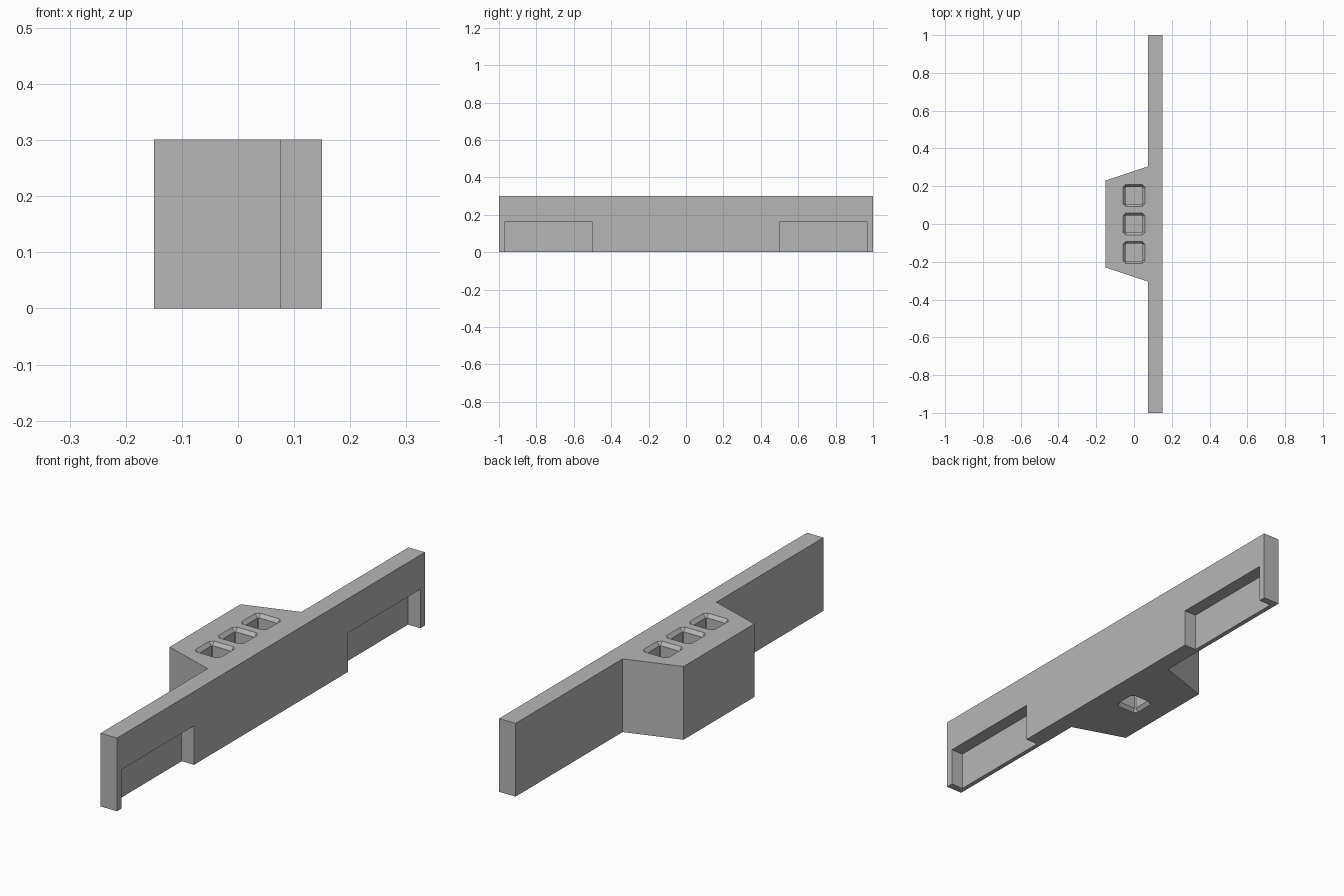
import bpy
import bmesh

cube = bpy.data.objects.get("Cube")
if cube:
    bpy.data.objects.remove(cube, do_unlink=True)

HEIGHT = 0.301
FRONT_X, BACK_X, FACE_X = -0.15, 0.075, 0.15

grey = bpy.data.materials.new("plain grey")
grey.use_nodes = True
grey.diffuse_color = (0.47, 0.47, 0.47, 1)
grey.node_tree.nodes["Principled BSDF"].inputs["Base Color"].default_value = grey.diffuse_color


def loft(name, rings):
    """Closed solid through a stack of equal-length point rings."""
    bm = bmesh.new()
    loops = [[bm.verts.new(p) for p in ring] for ring in rings]
    n = len(loops[0])
    for a, b in zip(loops, loops[1:]):
        for i in range(n):
            j = (i + 1) % n
            bm.faces.new((a[i], a[j], b[j], b[i]))
    bm.faces.new(loops[0])
    bm.faces.new(loops[-1])
    bmesh.ops.recalc_face_normals(bm, faces=bm.faces)
    mesh = bpy.data.meshes.new(name)
    bm.to_mesh(mesh)
    bm.free()
    mesh.materials.append(grey)
    obj = bpy.data.objects.new(name, mesh)
    bpy.context.collection.objects.link(obj)
    return obj


def cut(target, cutter):
    """Subtract the cutter from the target and discard it."""
    mod = target.modifiers.new("cut", "BOOLEAN")
    mod.operation = "DIFFERENCE"
    mod.solver = "EXACT"
    mod.object = cutter
    bpy.context.view_layer.objects.active = target
    bpy.ops.object.modifier_apply(modifier=mod.name)
    bpy.data.objects.remove(cutter, do_unlink=True)


def square_ring(y, z, half, corner):
    """Square around (0, y) with clipped corners."""
    k = half - corner
    pts = [(half, -k), (half, k), (k, half), (-k, half),
           (-half, k), (-half, -k), (-k, -half), (k, -half)]
    return [(px, y + py, z) for px, py in pts]


def pocket(y, z, into, half):
    """Straight pocket with a chamfered mouth; into is the cutting direction."""
    inner = half - 0.012
    levels = [(-0.02, half, 0.014), (0, half, 0.014),
              (0.014, inner, 0.003), (0.1, inner, 0.003)]
    return loft("pocket_cutter", [square_ring(y, z + into * d, h, c) for d, h, c in levels])


# Long rail with a tapered central housing
half_outline = [(FACE_X, 1), (BACK_X, 1), (BACK_X, 0.305), (FRONT_X, 0.23)]
outline = half_outline + [(x, -y) for x, y in reversed(half_outline)]
rail = loft("rail_with_housing", [[(x, y, z) for x, y in outline] for z in (0, HEIGHT)])

# Low recesses near both ends of the flat face
for side in (-1, 1):
    near, far = side * 0.5, side * 0.97
    corners = [(0.094, near), (0.2, near), (0.2, far), (0.094, far)]
    cut(rail, loft("recess_cutter", [[(x, y, z) for x, y in corners] for z in (-0.05, 0.16)]))

# Three pockets in the top of the housing, one underneath
for y in (-0.15, 0, 0.15):
    cut(rail, pocket(y, HEIGHT, -1, 0.058))
cut(rail, pocket(0, 0, 1, 0.054))
